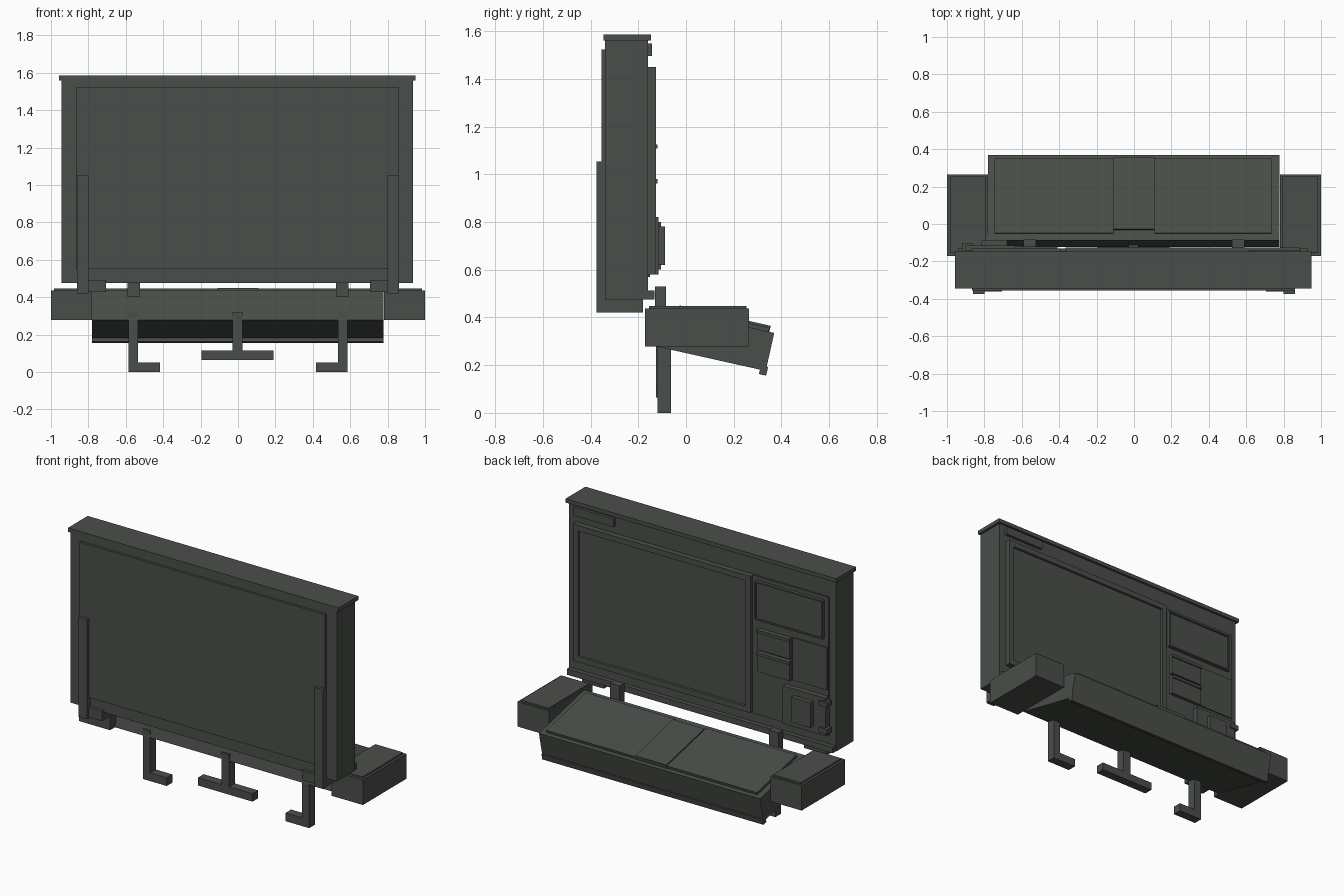
import bpy, bmesh, math
from mathutils import Matrix

mat = bpy.data.materials.new("dark_grey_green")
mat.diffuse_color = (0.068, 0.077, 0.067, 1)


def box(name, x, y, z, xform=None, rim=0, depth=0):
    """Box from bounds; a rim sinks the middle of the +y face."""
    bm = bmesh.new()
    bmesh.ops.create_cube(bm, size=1)
    for v in bm.verts:
        v.co = [b[0] + (c + 0.5) * (b[1] - b[0]) for c, b in zip(v.co, (x, y, z))]
    bm.normal_update()
    if rim:
        face = [f for f in bm.faces if f.normal.y > 0.9]
        bmesh.ops.inset_region(bm, faces=face, thickness=rim, depth=0)
        # second loop gives the recess upright walls
        bmesh.ops.inset_region(bm, faces=face, thickness=0.001, depth=0)
        for v in face[0].verts:
            v.co.y -= depth
    if xform:
        bm.transform(xform)
    me = bpy.data.meshes.new(name)
    bm.to_mesh(me)
    bm.free()
    me.materials.append(mat)
    ob = bpy.data.objects.new(name, me)
    bpy.context.collection.objects.link(ob)
    return ob


# Upright cabinet
box("cabinet", (-0.943, 0.935), (-0.34, -0.16), (0.475, 1.56))
box("cabinet_cap", (-0.956, 0.95), (-0.345, -0.146), (1.56, 1.585))
box("front_plate", (-0.867, 0.86), (-0.355, -0.34), (0.55, 1.522))
box("bottom_rail", (-0.94, 0.93), (-0.16, -0.132), (0.475, 0.513))

# Instrument side of the cabinet
box("label_plate", (0.61, 0.89), (-0.16, -0.142), (1.495, 1.548))
box("screen_frame", (-0.365, 0.885), (-0.16, -0.125), (0.58, 1.45), rim=0.05, depth=0.015)
box("instrument_backing", (-0.90, -0.365), (-0.16, -0.15), (0.57, 1.45))
box("small_screen", (-0.87, -0.39), (-0.15, -0.13), (1.18, 1.425), rim=0.012, depth=0.008)
for i, z in enumerate(((0.995, 1.125), (0.855, 0.98))):
    box(f"meter_{i}", (-0.64, -0.41), (-0.15, -0.128), z)
    box(f"meter_hood_{i}", (-0.64, -0.41), (-0.128, -0.12), (z[1] - 0.018, z[1]))
box("side_plate", (-0.895, -0.65), (-0.15, -0.142), (0.86, 1.13))
box("switch_plate", (-0.90, -0.60), (-0.15, -0.116), (0.58, 0.82))
box("switch_box", (-0.815, -0.68), (-0.116, -0.088), (0.62, 0.78))
for i, z in enumerate(((0.60, 0.63), (0.77, 0.80))):
    box(f"switch_hinge_{i}", (-0.92, -0.86), (-0.15, -0.105), z)

# Sloping desk, laid out in its own tilted frame
tilt = Matrix.Translation((0, -0.087, 0.437)) @ Matrix.Rotation(math.radians(-12.6), 4, 'X')
box("desk", (-0.78, 0.777), (0, 0.468), (-0.163, 0), tilt)
box("desk_lip", (-0.78, 0.777), (0.443, 0.474), (-0.182, -0.145), tilt)
box("desk_panel_left", (-0.745, -0.11), (0.036, 0.444), (0, 0.017), tilt)
box("desk_panel_right", (0.11, 0.738), (0.036, 0.444), (0, 0.017), tilt)
box("desk_panel_centre", (-0.11, 0.11), (0.056, 0.447), (0, 0.026), tilt)

# Paired parts on both sides
for s, side in ((-1, "left"), (1, "right")):
    def pair(name, a, b, y, z):
        box(f"{name}_{side}", sorted((s * a, s * b)), y, z)
    pair("arm", 0.78, 1.0, (-0.172, 0.265), (0.278, 0.437))
    pair("arm_top", 0.79, 0.985, (-0.155, 0.253), (0.437, 0.447))
    pair("support_strip", 0.80, 0.86, (-0.375, -0.34), (0.42, 1.053))
    pair("support_foot", 0.80, 0.86, (-0.375, -0.18), (0.42, 0.475))
    pair("support_block", 0.705, 0.80, (-0.36, -0.18), (0.428, 0.49))
    pair("desk_post", 0.525, 0.592, (-0.13, -0.083), (0.40, 0.53))
    pair("leg", 0.535, 0.585, (-0.12, -0.063), (0.0, 0.32))
    pair("leg_foot", 0.418, 0.535, (-0.12, -0.063), (0.0, 0.052))

# Centre pedal
box("pedal_stem", (-0.03, 0.025), (-0.125, -0.068), (0.115, 0.32))
box("pedal_bar", (-0.195, 0.19), (-0.125, -0.068), (0.065, 0.115))
